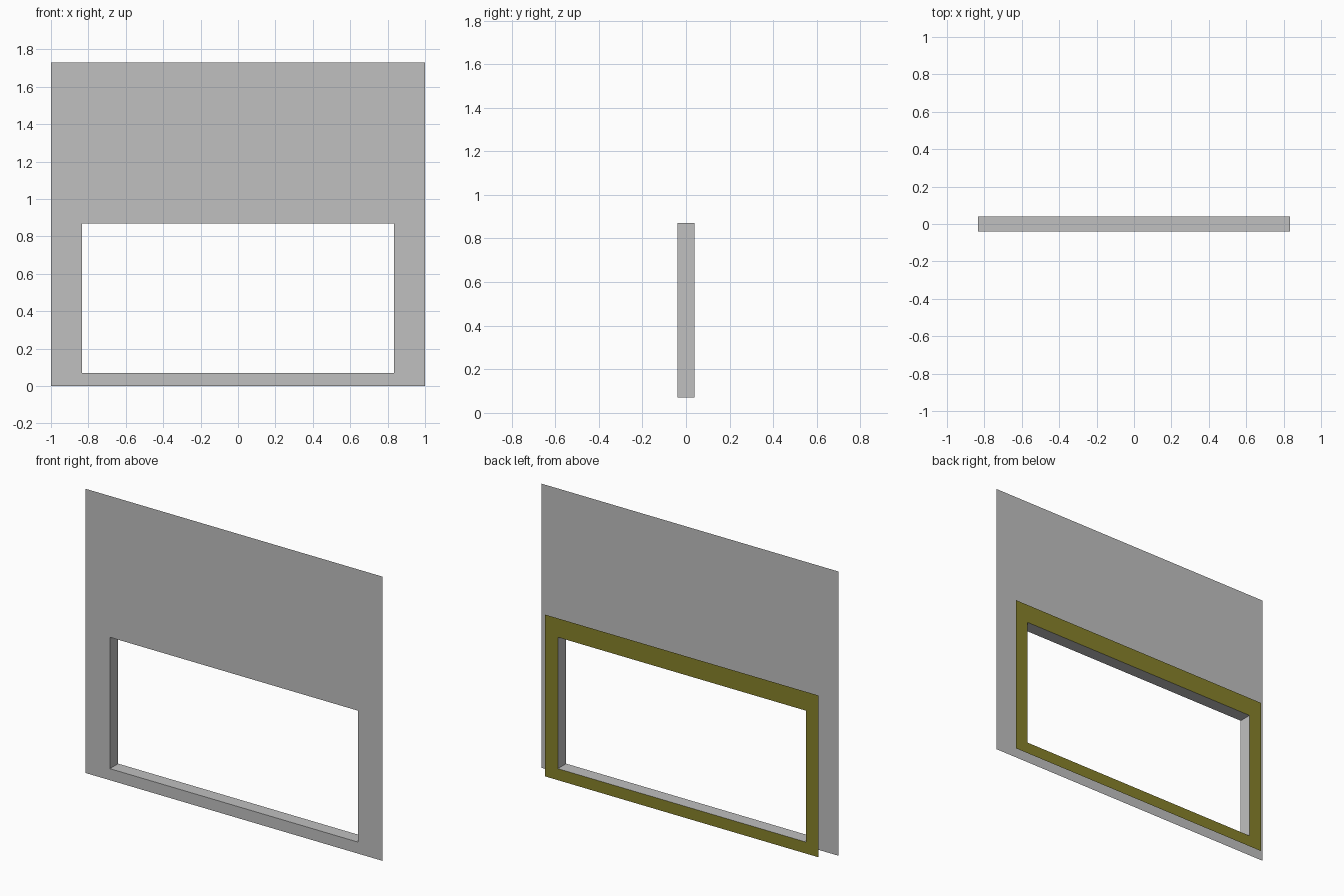
import bpy
import bmesh

cube = bpy.data.objects.get("Cube")
if cube:
    bpy.data.objects.remove(cube, do_unlink=True)

FRONT, BACK = -0.04, 0.04
# Rectangles as half width, bottom, top
OPENING = (0.835, 0.07, 0.87)
PANEL = (1.0, 0.0, 1.73)
TRIM = (0.92, 0.0, 0.985)


def make_material(name, color):
    mat = bpy.data.materials.new(name)
    mat.use_nodes = True
    mat.diffuse_color = color
    mat.node_tree.nodes["Principled BSDF"].inputs["Base Color"].default_value = color
    return mat


def band(name, mat, rect_a, y_a, rect_b, y_b):
    """Four sheet faces joining two rectangular loops."""
    bm = bmesh.new()

    def loop(rect, y):
        w, low, high = rect
        corners = [(-w, low), (w, low), (w, high), (-w, high)]
        return [bm.verts.new((x, y, z)) for x, z in corners]

    a, b = loop(rect_a, y_a), loop(rect_b, y_b)
    for i in range(4):
        j = (i + 1) % 4
        bm.faces.new((a[i], a[j], b[j], b[i]))
    mesh = bpy.data.meshes.new(name)
    bm.to_mesh(mesh)
    bm.free()
    mesh.materials.append(mat)
    obj = bpy.data.objects.new(name, mesh)
    bpy.context.collection.objects.link(obj)
    return obj


gray = make_material("light gray", (0.527, 0.527, 0.527, 1))
olive = make_material("olive", (0.243, 0.223, 0.024, 1))

# Wall sheet around the opening, facing forward
band("front_panel", gray, PANEL, FRONT, OPENING, FRONT)
# Lining through the depth of the opening, facing inward
band("opening_lining", gray, OPENING, FRONT, OPENING, BACK)
# Flat border around the rear of the opening, facing back
band("rear_trim", olive, OPENING, BACK, TRIM, BACK)
